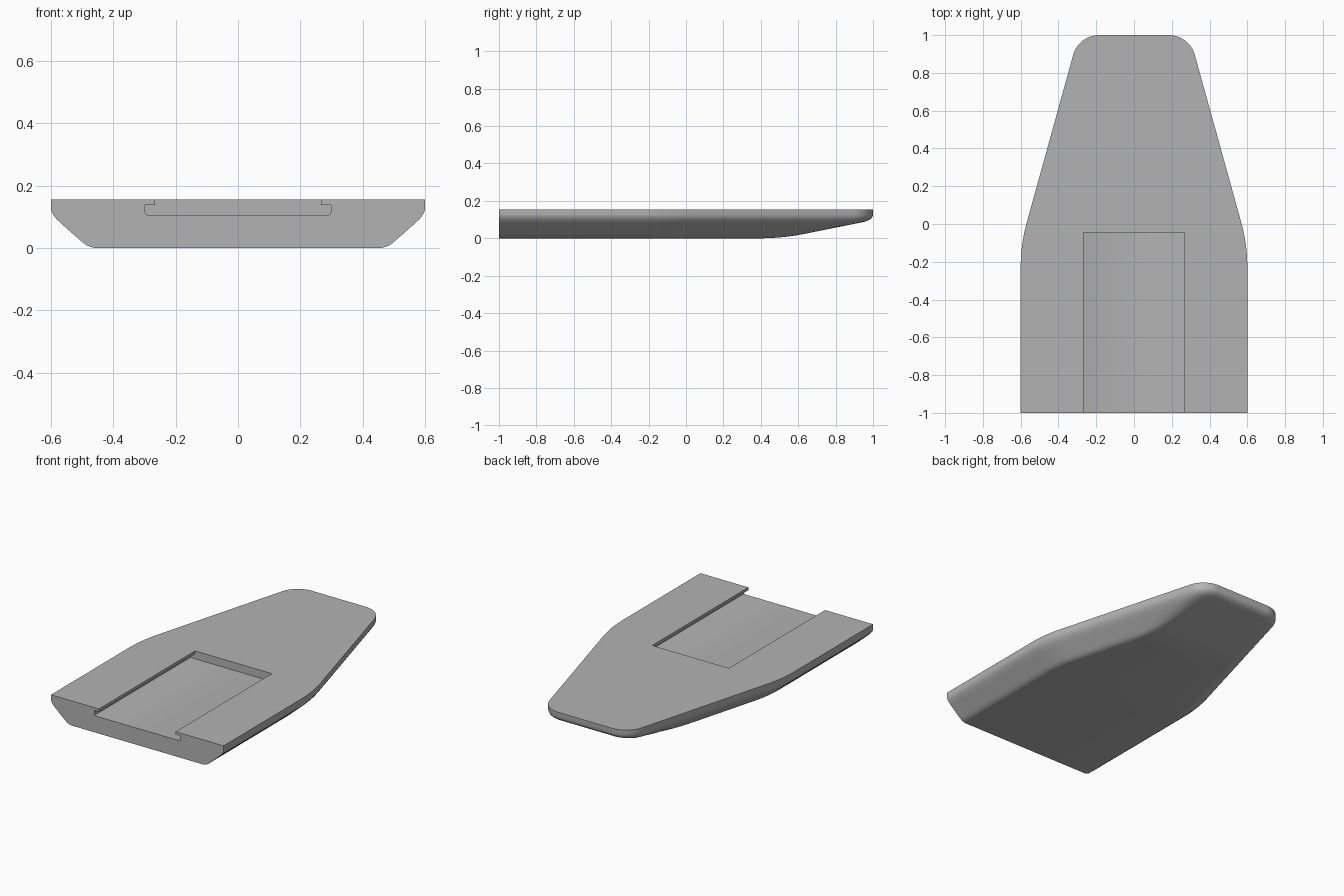
import bpy, bmesh
from math import tan
from mathutils import Vector

if "Cube" in bpy.data.objects:
    bpy.data.objects.remove(bpy.data.objects["Cube"])

TOP = 0.155

grey = bpy.data.materials.new("plain grey")
grey.use_nodes = True
colour = (0.45, 0.45, 0.45, 1)
grey.diffuse_color = colour
grey.node_tree.nodes["Principled BSDF"].inputs["Base Color"].default_value = colour


def make_object(name, bm):
    bmesh.ops.recalc_face_normals(bm, faces=bm.faces)
    mesh = bpy.data.meshes.new(name)
    bm.to_mesh(mesh)
    bm.free()
    mesh.materials.append(grey)
    obj = bpy.data.objects.new(name, mesh)
    bpy.context.collection.objects.link(obj)
    return obj


def straight(a, b, n):
    """Stations from a to b, each with its outward normal."""
    t = (b - a).normalized()
    return [(a.lerp(b, i / n), Vector((t.y, -t.x))) for i in range(n + 1)]


def fillet(a, corner, b, radius, n):
    """Arc that rounds a left-turning corner."""
    t0, t1 = (corner - a).normalized(), (b - corner).normalized()
    angle = t0.angle(t1)
    n0, n1 = Vector((t0.y, -t0.x)), Vector((t1.y, -t1.x))
    start = corner - t0 * radius * tan(angle / 2)
    centre = start - n0 * radius
    normals = [n0.slerp(n1, i / n) for i in range(n + 1)]
    return [(centre + m * radius, m) for m in normals]


def smooth_max(a, b, k):
    h = max(k - abs(a - b), 0) / k
    return max(a, b) + h * h * k / 4


# Deck outline of the right half, from stern to bow
stern, shoulder = Vector((0.6, -1)), Vector((0.6, -0.108))
bow, tip = Vector((0.293, 1)), Vector((0, 1))
bend = fillet(stern, shoulder, bow, 0.88, 10)
nose = fillet(shoulder, bow, tip, 0.142, 14)
stations = (straight(stern, bend[0][0], 4)[:-1] + bend
            + straight(bend[-1][0], nose[0][0], 30)[1:-1] + nose)

# Side profile: inset from the outline, height
profile = [(0, TOP), (0, 0.126), (0.002, 0.116), (0.007, 0.106), (0.018, 0.092),
           (0.032, 0.079), (0.062, 0.052), (0.092, 0.026), (0.102, 0.017),
           (0.113, 0.009), (0.126, 0.003), (0.14, 0)]

# Hull: rows of sections, joined across the centre
bm = bmesh.new()
rows = []
for p, normal in stations:
    half = []
    for inset, z in profile:
        q = p - normal * inset
        if z < TOP:
            z = smooth_max(z, 0.017 + (q.y - 0.6) * 0.2, 0.025)
        half.append((q.x, q.y, z))
    right = [bm.verts.new(c) for c in half]
    left = [bm.verts.new((-x, y, z)) for x, y, z in half]
    rows.append(right + left[::-1])
for a, b in zip(rows, rows[1:]):
    for i in range(len(a) - 1):
        bm.faces.new((a[i], a[i + 1], b[i + 1], b[i]))
last, count = rows[-1], len(profile)
for i in range(count - 1):
    bm.faces.new((last[i], last[i + 1], last[-2 - i], last[-1 - i]))
bm.faces.new(rows[0])
bm.faces.new([r[0] for r in rows] + [r[-1] for r in reversed(rows)])
bmesh.ops.remove_doubles(bm, verts=bm.verts, dist=0.0005)
hull = make_object("hull", bm)

# Cutter for the undercut slot in the rear deck
bm = bmesh.new()
side = [(0.29, 0.105), (0.296, 0.108), (0.298, 0.114), (0.298, 0.137),
        (0.267, 0.137), (0.267, 0.3)]
section = side + [(-x, z) for x, z in reversed(side)]
face = bm.faces.new([bm.verts.new((x, -1.2, z)) for x, z in section])
extruded = bmesh.ops.extrude_face_region(bm, geom=[face])["geom"]
for v in extruded:
    if isinstance(v, bmesh.types.BMVert):
        v.co.y = -0.045
slot = make_object("slot_cutter", bm)
slot.hide_render = True
slot.hide_viewport = True

cut = hull.modifiers.new("slot", "BOOLEAN")
cut.operation = "DIFFERENCE"
cut.solver = "EXACT"
cut.object = slot
bpy.ops.object.select_all(action="DESELECT")
hull.select_set(True)
bpy.context.view_layer.objects.active = hull
bpy.ops.object.modifier_apply(modifier=cut.name)
bpy.data.objects.remove(slot)
bpy.ops.object.shade_smooth_by_angle(angle=0.6)
